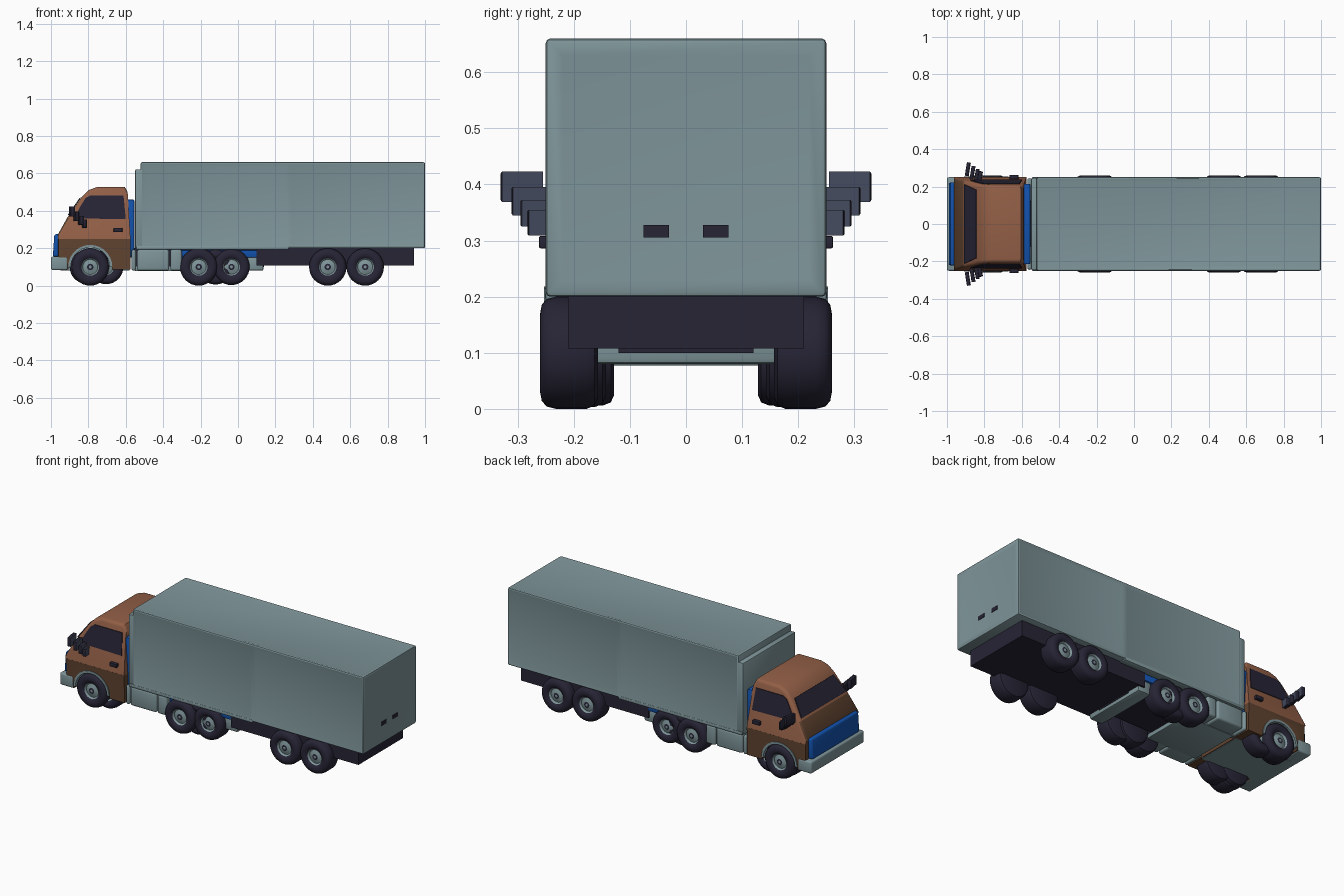
import bpy, bmesh, math
from mathutils import Matrix

if "Cube" in bpy.data.objects:
    bpy.data.objects.remove(bpy.data.objects["Cube"])

def material(name, r, g, b):
    m = bpy.data.materials.new(name)
    m.diffuse_color = (r, g, b, 1)
    m.use_nodes = True
    m.node_tree.nodes["Principled BSDF"].inputs["Base Color"].default_value = m.diffuse_color
    return m

GREY = material("blue grey", .21, .30, .32)
ORANGE = material("copper orange", .29, .115, .062)
BROWN = material("dark brown", .12, .058, .03)
BLUE = material("blue", .006, .085, .42)
DARK = material("near black", .02, .018, .036)
GLASS = material("mirror glass", .06, .07, .115)

def finish(bm, name, mats, angle=35):
    bmesh.ops.recalc_face_normals(bm, faces=bm.faces)
    me = bpy.data.meshes.new(name)
    bm.to_mesh(me)
    bm.free()
    for m in mats:
        me.materials.append(m)
    ob = bpy.data.objects.new(name, me)
    bpy.context.collection.objects.link(ob)
    bpy.ops.object.select_all(action='DESELECT')
    ob.select_set(True)
    bpy.context.view_layer.objects.active = ob
    bpy.ops.object.shade_smooth_by_angle(angle=math.radians(angle))
    return ob

def box_bm(x0, x1, y0, y1, z0, z1):
    bm = bmesh.new()
    bmesh.ops.create_cube(bm, size=1)
    for v in bm.verts:
        v.co = ((x0 + x1) / 2 + v.co.x * (x1 - x0), (y0 + y1) / 2 + v.co.y * (y1 - y0),
                (z0 + z1) / 2 + v.co.z * (z1 - z0))
    return bm

def bevel(bm, w, seg=2, cond=lambda e: True):
    edges = [e for e in bm.edges if len(e.link_faces) == 2
             and e.calc_face_angle() > .3 and cond(e)]
    bmesh.ops.bevel(bm, geom=edges, offset=w, segments=seg, profile=.5, affect='EDGES')

def box(name, x0, x1, y0, y1, z0, z1, mat, bev=0, seg=2):
    bm = box_bm(x0, x1, y0, y1, z0, z1)
    if bev:
        bevel(bm, bev, seg)
    return finish(bm, name, [mat])

def prism_bm(pts, ya, yb):
    """Side profile (x, z) spanned between two width functions of z."""
    bm = bmesh.new()
    a = [bm.verts.new((x, ya(z), z)) for x, z in pts]
    b = [bm.verts.new((x, yb(z), z)) for x, z in pts]
    bm.faces.new(a)
    bm.faces.new(b[::-1])
    n = len(pts)
    for i in range(n):
        bm.faces.new((a[i], b[i], b[(i + 1) % n], a[(i + 1) % n]))
    bmesh.ops.recalc_face_normals(bm, faces=bm.faces)
    return bm

def wheel(name, x, side, outer, width, s=1.0, zc=.1):
    # lathe around the axle: (radius, depth from outer face, material of the next ring)
    prof = [(0, .010, 0), (.008, .010, 1), (.017, .012, 0), (.040, .020, 0), (.047, .010, 1),
            (.053, .004, 1), (.070, 0, 1), (.086, .003, 1), (.096, .012, 1), (.1, .028, 1),
            (.1, width - .02, 1), (.094, width - .006, 1), (.08, width, 1), (0, width, 1)]
    n = 32
    bm = bmesh.new()
    rings = []
    for r, d, _ in prof:
        y = side * (outer - d)
        if r == 0:
            rings.append([bm.verts.new((x, y, zc))] * n)
        else:
            rings.append([bm.verts.new((x + r * s * math.cos(2 * math.pi * k / n), y,
                                        zc + r * s * math.sin(2 * math.pi * k / n))) for k in range(n)])
    for i in range(len(prof) - 1):
        for k in range(n):
            q = [rings[i][k], rings[i][(k + 1) % n], rings[i + 1][(k + 1) % n], rings[i + 1][k]]
            f = bm.faces.new(list(dict.fromkeys(q)))
            f.material_index = prof[i][2]
    finish(bm, name, [GREY, DARK])

# trailer box with recessed panels
bm = box_bm(-.52, 1, -.25, .25, .2, .66)
bmesh.ops.bisect_plane(bm, geom=bm.verts[:] + bm.edges[:] + bm.faces[:],
                       plane_co=(.27, 0, 0), plane_no=(1, 0, 0))
bevel(bm, .008)
big = [f for f in bm.faces if f.calc_area() > .1]
sides = [f for f in big if abs(f.normal.y) > .9]
back = [f for f in big if f.normal.x > .9]
roof = [f for f in big if f.normal.z > .9]
bmesh.ops.inset_individual(bm, faces=sides, thickness=.024, depth=-.005)
bmesh.ops.inset_individual(bm, faces=back, thickness=.032, depth=-.003)
bmesh.ops.inset_region(bm, faces=roof, thickness=.02, depth=-.004)
finish(bm, "trailer_box", [GREY])
box("trailer_front_wall", -.55, -.5, -.247, .247, .195, .622, GREY, .008)
for s in (-1, 1):
    y = sorted((s * .2, s * .251))
    box("trailer_side_sill", -.545, .27, *y, .193, .212, GREY, .004)
    y = sorted((s * .03, s * .076))
    box("trailer_rear_lamp", .994, 1.0, *y, .305, .328, DARK)
box("trailer_chassis", .1, .94, -.21, .21, .108, .203, DARK)

# trailer wheels, tractor wheels and inner wheels
for s in (-1, 1):
    for x in (.48, .68):
        wheel("trailer_wheel", x, s, .26, .103)
    wheel("drive_wheel", -.21, s, .26, .103)
    wheel("front_wheel", -.79, s, .26, .103)
    for x, outer, r in ((-.12, .228, .94), (-.035, .243, .97)):
        wheel("inner_drive_wheel", x, s, outer, .1, r)
    for x, outer, r in ((-.81, .228, .9), (-.705, .235, .92)):
        wheel("inner_front_wheel", x, s, outer, .1, r)

# lower cab with wheel arch
def arch(r, a0=0, a1=180, n=14):
    return [(-.79 + r * math.cos(math.radians(a0 + (a1 - a0) * i / n)),
             .1 + r * math.sin(math.radians(a0 + (a1 - a0) * i / n))) for i in range(n + 1)]

wide = lambda z: .243 + min(z, .25) * .03
low = [(-.575, .085), (-.575, .25), (-.962, .25), (-.962, .085), (-.907, .085)]
bm = prism_bm(low + arch(.117, 180, 0) + [(-.673, .085)], lambda z: -wide(z), wide)
bevel(bm, .012, 2, lambda e: all(v.co.x < -.95 for v in e.verts)
      and abs(e.verts[0].co.z - e.verts[1].co.z) > .1)
finish(bm, "cab_lower_body", [BROWN])

# upper cab, narrowing to the roof
half = lambda z: .25 - (z - .25) * .16
up = [(-.575, .25), (-.59, .5), (-.605, .527), (-.755, .527), (-.80, .51), (-.835, .475),
      (-.912, .365), (-.962, .275), (-.962, .25)]
bm = prism_bm(up, lambda z: -half(z), half)
bevel(bm, .018, 3, lambda e: all(v.co.z > .26 for v in e.verts)
      and abs(e.verts[0].co.y - e.verts[1].co.y) < .2)
for f in bm.faces:
    c = f.calc_center_median()
    f.material_index = int(f.normal.x < -.4 and c.z < .367)
finish(bm, "cab_upper_body", [ORANGE, BROWN])

# windscreen plate
bm = bmesh.new()
for o in (.001, .006):
    vs = [bm.verts.new((x - o * .82, y, z + o * .57)) for x, y, z in
          ((-.905, -.212, .375), (-.905, .212, .375), (-.84, .182, .468), (-.84, -.182, .468))]
    bm.faces.new(vs)
    if o == .001:
        first = vs
for i in range(4):
    bm.faces.new((first[i], first[(i + 1) % 4], vs[(i + 1) % 4], vs[i]))
finish(bm, "windscreen", [DARK])

# side details of the cab
win = [(-.875, .36), (-.60, .355), (-.612, .482), (-.79, .482), (-.815, .468), (-.845, .42)]
for s in (-1, 1):
    finish(prism_bm(win, lambda z: s * (half(z) - .002), lambda z: s * (half(z) + .004)),
           "side_window", [DARK])
    box("door_handle", -.665, -.618, *sorted((s * .24, s * .262)), .286, .308, DARK, .003)
    finish(prism_bm(arch(.118) + arch(.104, 180, 0), lambda z: s * .19, lambda z: s * .253),
           "wheel_arch_trim", [GREY])
    # stepped row of mirrors with glass on the rear face
    for x, k in ((-.89, 1), (-.865, .935), (-.842, .88), (-.825, .838)):
        for part, x0, x1, mat in (("mirror_housing", -.009, .009, DARK), ("mirror_glass", .009, .012, GLASS)):
            bm = box_bm(x0, x1, -.037, .037, -.027 * k, .027 * k)
            if mat is DARK:
                bevel(bm, .004)
            rot = Matrix.Rotation(-s * .16, 4, 'Z')
            bmesh.ops.transform(bm, verts=bm.verts, matrix=Matrix.Translation((x, s * .293 * k, .396 * k)) @ rot)
            finish(bm, part, [mat])
    # fuel tanks
    for x0, x1 in ((-.57, -.545), (-.54, -.368), (-.362, -.30)):
        box("fuel_tank", x0, x1, *sorted((s * .12, s * .245)), .08, .193, GREY, .012, 3)

# front grille, bumper and cab floor
bm = box_bm(-.99, -.95, -.222, .222, .155, .275)
for v in bm.verts:
    if v.co.x < -.98 and v.co.z > .2:
        v.co.x += .008
bevel(bm, .01, 3)
finish(bm, "front_grille", [BLUE])
box("front_bumper", -1, -.91, -.25, .25, .083, .155, GREY, .01, 3)
box("cab_floor", -.95, -.58, -.14, .14, .082, .2, GREY)

# tractor frame
box("cab_rear_panel", -.6, -.553, -.215, .215, .15, .46, BLUE, .008)
box("frame_rails", -.36, .115, -.21, .21, .15, .19, BLUE, .005)
box("frame_core", -.56, .14, -.12, .12, .1, .2, DARK)
box("frame_underplate", -.55, -.22, -.155, .155, .077, .105, GREY, .004)
box("tractor_rear_bumper", .05, .137, -.2, .2, .08, .155, GREY, .01)
